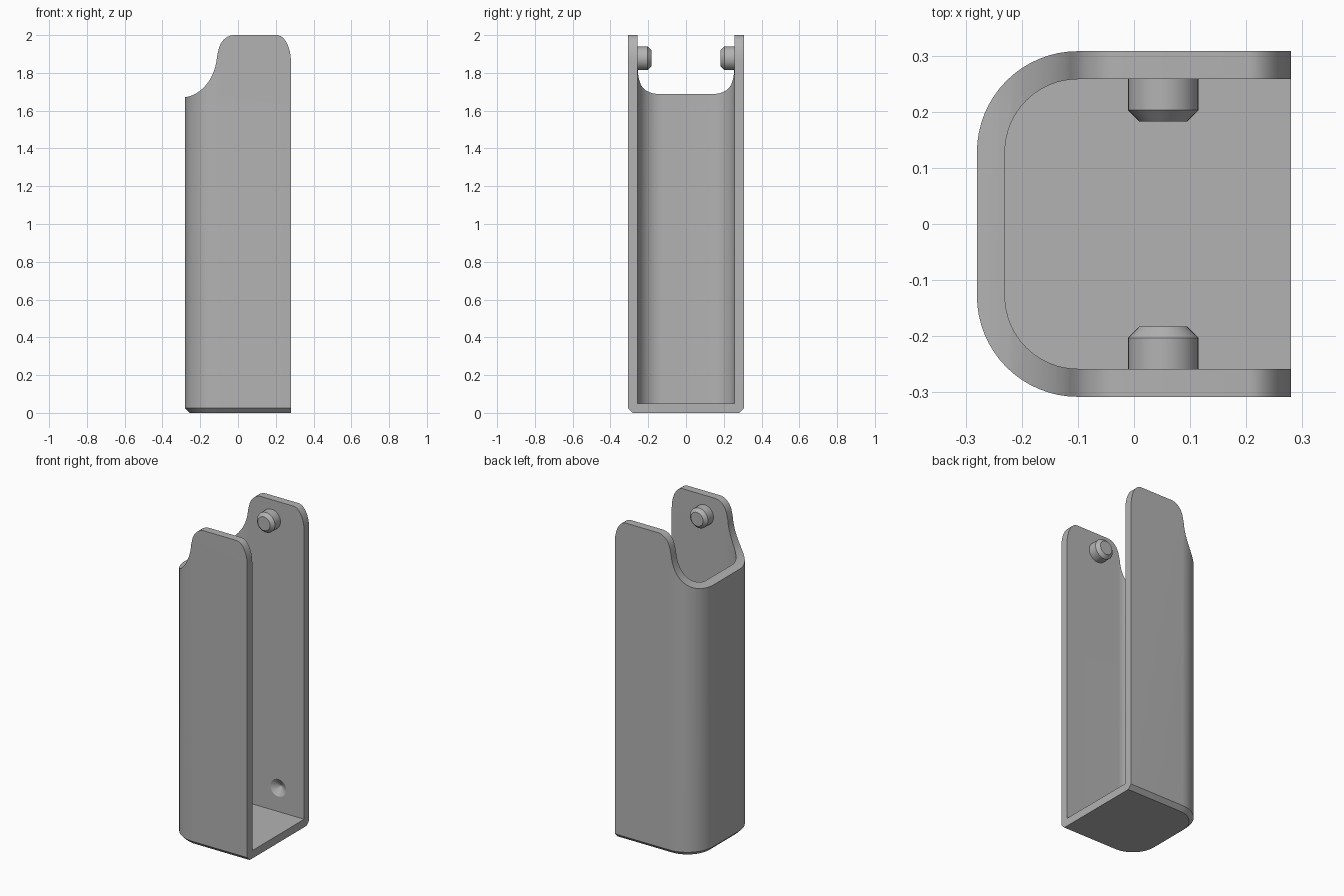
import bpy, bmesh, math
from mathutils import Matrix, Vector

cube = bpy.data.objects.get("Cube")
if cube:
    bpy.data.objects.remove(cube, do_unlink=True)

GREY = (0.45, 0.45, 0.45, 1)
mat = bpy.data.materials.new("plain grey")
mat.use_nodes = True
mat.diffuse_color = GREY
mat.node_tree.nodes["Principled BSDF"].inputs["Base Color"].default_value = GREY

HX, HY, WALL, R, CHAMFER = 0.28, 0.308, 0.05, 0.18, 0.025
PIN_X, PIN_Z = 0.052, 1.877


def loft(name, rings):
    """Closed solid through rings of equal point count."""
    bm = bmesh.new()
    loops = [[bm.verts.new(p) for p in ring] for ring in rings]
    for a, b in zip(loops, loops[1:]):
        for i in range(len(a)):
            j = (i + 1) % len(a)
            bm.faces.new((a[i], a[j], b[j], b[i]))
    bm.faces.new(loops[0][::-1])
    bm.faces.new(loops[-1])
    bmesh.ops.recalc_face_normals(bm, faces=bm.faces[:])
    mesh = bpy.data.meshes.new(name)
    bm.to_mesh(mesh)
    bm.free()
    mesh.materials.append(mat)
    obj = bpy.data.objects.new(name, mesh)
    bpy.context.collection.objects.link(obj)
    return obj


def footprint(inset, z, right=HX, steps=16):
    """U outline: square on +x, rounded on -x."""
    r, y = R - inset, HY - inset
    cx, cy = -HX + R, HY - R
    pts = [(right, -y, z), (right, y, z)]
    for sign, start in ((1, 90), (-1, 180)):
        for i in range(steps + 1):
            a = math.radians(start + 90 * i / steps)
            pts.append((cx + r * math.cos(a), sign * cy + r * math.sin(a), z))
    return pts


def arc(cx, cz, rx, rz, a0, a1, steps=12):
    angles = [math.radians(a0 + (a1 - a0) * i / steps) for i in range(steps + 1)]
    return [(cx + rx * math.cos(a), cz + rz * math.sin(a)) for a in angles]


def turned(name, profile, x, z, side, segments=32):
    """Round part about the y axis; profile holds (radius, distance from centre)."""
    angles = [math.tau * i / segments for i in range(segments)]
    return loft(name, [[(x + r * math.cos(a), side * y, z + r * math.sin(a))
                        for a in angles] for r, y in profile])


def cut(target, tool, operation):
    mod = target.modifiers.new(operation, 'BOOLEAN')
    mod.operation, mod.solver, mod.object = operation, 'EXACT', tool
    select(target)
    bpy.ops.object.modifier_apply(modifier=mod.name)
    bpy.data.objects.remove(tool, do_unlink=True)


def select(obj):
    bpy.ops.object.select_all(action='DESELECT')
    obj.select_set(True)
    bpy.context.view_layer.objects.active = obj


def smooth(obj):
    select(obj)
    bpy.ops.object.shade_smooth_by_angle(angle=math.radians(30))


# Channel body with a chamfered foot, hollowed and open on +x
body = loft("channel_body", [footprint(CHAMFER, 0), footprint(0, CHAMFER), footprint(0, 2.1)])
cut(body, loft("hollow_cutter", [footprint(WALL, WALL, 0.5), footprint(WALL, 2.3, 0.5)]), 'DIFFERENCE')

# Side outline: scooped low at the back wall, rounded ears on top
outline = [(0.5, -0.1), (0.5, 1.86), (HX, 1.86)]
outline += arc(0.205, 1.86, 0.075, 0.14, 0, 90)[1:]
outline += arc(-0.02, 1.90, 0.085, 0.10, 90, 165)
outline += arc(-0.30, 1.91, 0.19, 0.24, -5, -85)
outline += [(-0.5, 1.67), (-0.5, -0.1)]
cut(body, loft("outline_cutter", [[(x, y, z) for x, z in outline] for y in (-0.5, 0.5)]), 'INTERSECT')

# Conical dimple low on the inner back wall
inner = HY - WALL
cut(body, turned("dimple_cutter", [(0.07, inner - 0.01), (0.055, inner), (0.004, inner + 0.032)],
                 0.10, 0.20, 1), 'DIFFERENCE')
smooth(body)

# Chamfered pivot pins facing each other
for side, name in ((1, "back_pin"), (-1, "front_pin")):
    smooth(turned(name, [(0.063, inner + 0.01), (0.063, 0.203), (0.043, 0.183)], PIN_X, PIN_Z, side))
